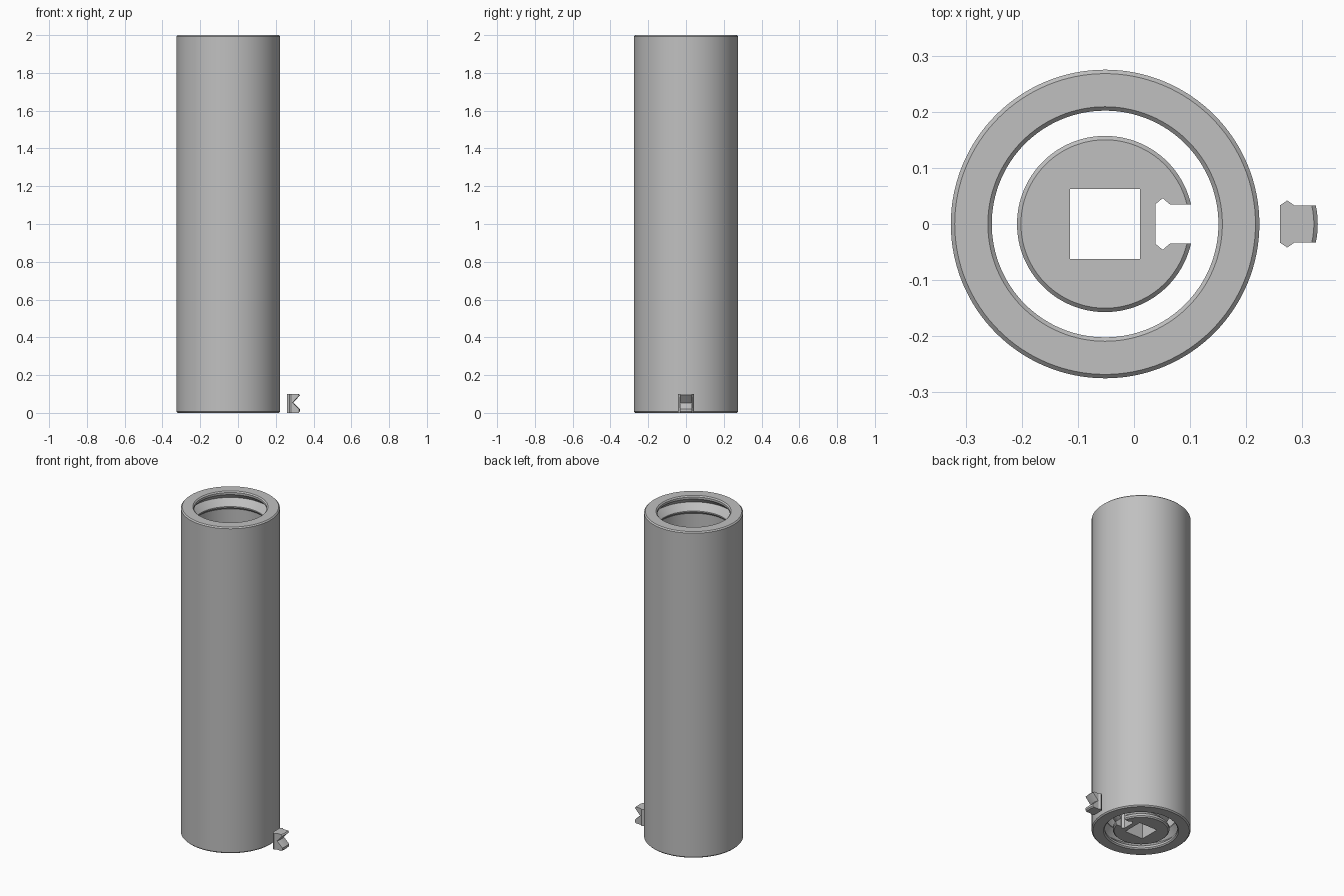
import bpy
import bmesh
import math

cube = bpy.data.objects.get("Cube")
if cube:
    bpy.data.objects.remove(cube, do_unlink=True)

AXIS_X = -0.0515     # shared axis of sleeve and hub
KEY_SHIFT = 0.222    # the loose key lies beside the sleeve
HEIGHT = 2.0
RACE = 0.1           # height of each bearing race
CH = 0.007           # chamfer
LIP = 0.02           # straight lip above and below a V groove
GROOVE = 0.035       # groove depth

grey = bpy.data.materials.new("plain grey")
grey.use_nodes = True
COLOUR = (0.53, 0.53, 0.53, 1)
grey.diffuse_color = COLOUR
grey.node_tree.nodes["Principled BSDF"].inputs["Base Color"].default_value = COLOUR


def finish(name, bm):
    bmesh.ops.recalc_face_normals(bm, faces=bm.faces)
    mesh = bpy.data.meshes.new(name)
    bm.to_mesh(mesh)
    bm.free()
    mesh.materials.append(grey)
    obj = bpy.data.objects.new(name, mesh)
    bpy.context.collection.objects.link(obj)
    return obj


def lathe(name, profile, closed, steps=128):
    """Revolve (radius, z) points around the shared axis."""
    bm = bmesh.new()
    verts = [bm.verts.new((AXIS_X + r, 0, z)) for r, z in profile]
    edges = [bm.edges.new(pair) for pair in zip(verts, verts[1:])]
    if closed:
        edges.append(bm.edges.new((verts[-1], verts[0])))
    bmesh.ops.spin(bm, geom=verts + edges, cent=(AXIS_X, 0, 0), axis=(0, 0, 1),
                   angle=math.tau, steps=steps, use_duplicate=False)
    bmesh.ops.remove_doubles(bm, verts=bm.verts, dist=1e-5)
    return finish(name, bm)


def prism(name, outline, low=-0.1, high=0.2):
    bm = bmesh.new()
    face = bm.faces.new([bm.verts.new((x, y, low)) for x, y in outline])
    top = bmesh.ops.extrude_face_region(bm, geom=[face])["geom"]
    bmesh.ops.translate(bm, vec=(0, 0, high - low),
                        verts=[v for v in top if isinstance(v, bmesh.types.BMVert)])
    obj = finish(name, bm)
    obj.hide_render = True
    return obj


def cut(obj, cutter, operation):
    mod = obj.modifiers.new("cut", 'BOOLEAN')
    mod.operation = operation
    mod.solver = 'EXACT'
    mod.object = cutter
    bpy.context.view_layer.objects.active = obj
    bpy.ops.object.modifier_apply(modifier=mod.name)
    bpy.data.objects.remove(cutter, do_unlink=True)


def smooth(obj):
    bpy.ops.object.select_all(action='DESELECT')
    obj.select_set(True)
    bpy.context.view_layer.objects.active = obj
    bpy.ops.object.shade_smooth_by_angle(angle=math.radians(20))


def dovetail(half, ear):
    """Slot outline: straight sides with a small pointed ear near the back."""
    back, point, front, end = 0.038, 0.051, 0.064, 0.2
    side = [(back, half), (point, half + ear), (front, half), (end, half)]
    return side + [(x, -y) for x, y in reversed(side)]


# Sleeve: long tube with a V-grooved race inside each end
OUTER, BORE, CAVITY = 0.275, 0.202, 0.215
race = [(BORE + CH, 0), (BORE, CH), (BORE, LIP), (BORE + GROOVE, RACE / 2 + CH / 2),
        (BORE, RACE - CH), (BORE, RACE), (CAVITY, RACE + CAVITY - BORE)]
outside = [(OUTER - CH, HEIGHT), (OUTER, HEIGHT - CH), (OUTER, CH), (OUTER - CH, 0)]
sleeve = lathe("sleeve", race + [(r, HEIGHT - z) for r, z in reversed(race)] + outside, True)
smooth(sleeve)

# Hub and key share one V-grooved disc profile
HUB = 0.157
disc = [(0, 0), (HUB - CH, 0), (HUB, CH), (HUB, LIP), (HUB - GROOVE, RACE / 2 + CH / 2),
        (HUB, RACE - CH), (HUB - CH, RACE), (0, RACE)]

# Hub: disc with a square drive hole and an eared slot
hub = lathe("hub", disc, False)
SQ = 0.0625
square = [(AXIS_X + sx * SQ, sy * SQ) for sx, sy in ((1, 1), (-1, 1), (-1, -1), (1, -1))]
cut(hub, prism("square_cutter", square), 'DIFFERENCE')
cut(hub, prism("slot_cutter", dovetail(0.035, 0.011)), 'DIFFERENCE')
smooth(hub)

# Key: the piece that fills the slot, set down next to the sleeve
key = lathe("key", disc, False)
cut(key, prism("key_cutter", dovetail(0.033, 0.009)), 'INTERSECT')
key.location.x = KEY_SHIFT
smooth(key)
